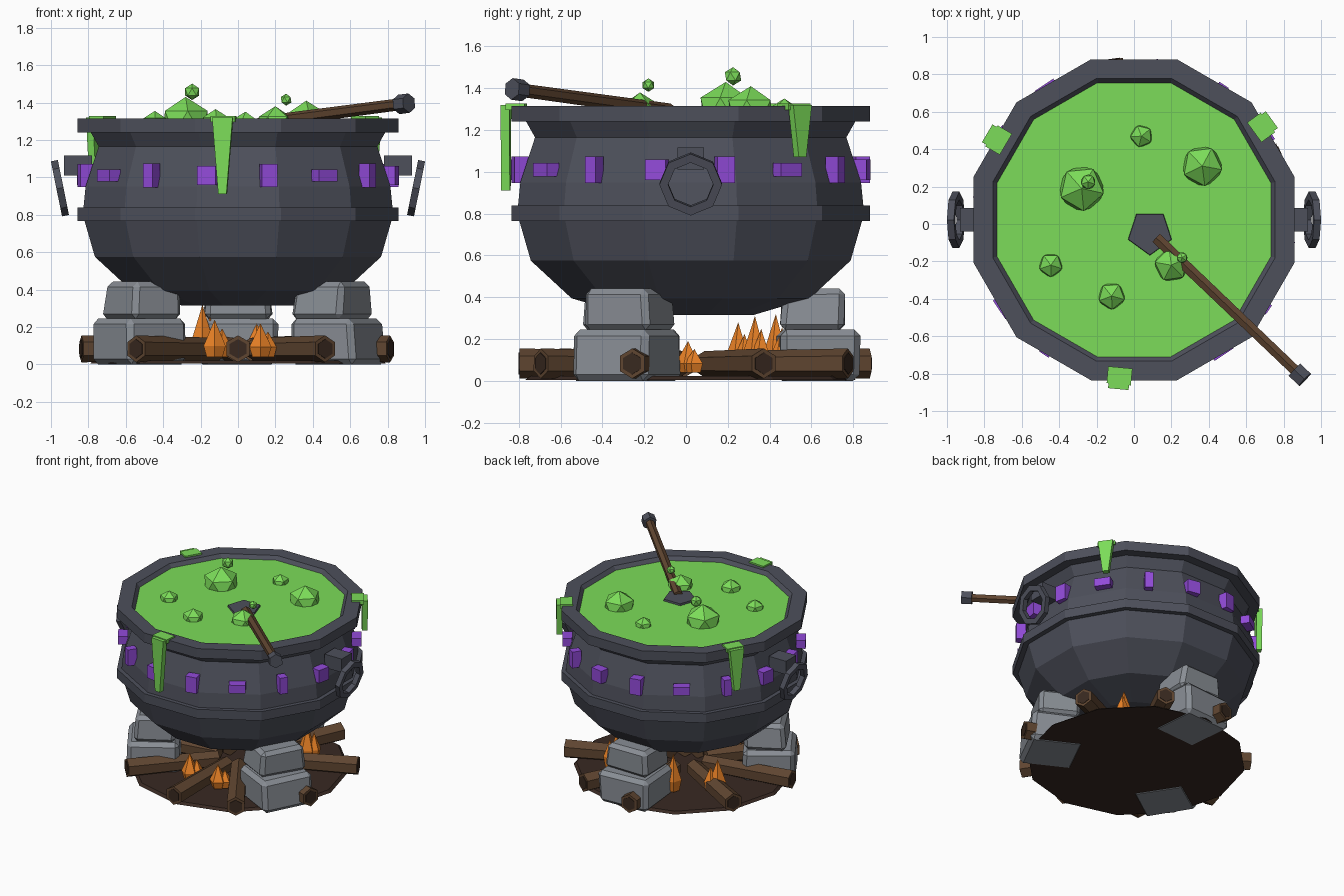
import bpy, bmesh, math, random
from math import sin, cos, pi, radians
from mathutils import Vector, Matrix

if "Cube" in bpy.data.objects:
    bpy.data.objects.remove(bpy.data.objects["Cube"])

random.seed(4)
CY = 0.0225                      # cauldron axis sits slightly behind y = 0
C15 = cos(pi / 12)

def mat(name, r, g, b):
    m = bpy.data.materials.new(name)
    m.diffuse_color = (r, g, b, 1)
    m.use_nodes = True
    m.node_tree.nodes["Principled BSDF"].inputs["Base Color"].default_value = m.diffuse_color
    return m

IRON = mat("iron", .075, .08, .105)
STONE = mat("stone", .25, .27, .30)
BREW = mat("brew", .2, .72, .1)
GEM = mat("gem", .29, .07, .7)
WOOD = mat("wood", .115, .06, .03)
WOOD_END = mat("wood_end", .04, .022, .014)
FIRE = mat("fire", .85, .23, .02)
SOIL = mat("soil", .04, .022, .016)

def finish(name, bm, m, M=Matrix()):
    bmesh.ops.recalc_face_normals(bm, faces=bm.faces)
    me = bpy.data.meshes.new(name)
    bm.to_mesh(me)
    bm.free()
    me.transform(M)
    me.materials.append(m)
    ob = bpy.data.objects.new(name, me)
    bpy.context.collection.objects.link(ob)
    return ob

def lathe(name, profile, m, closed=False, n=12):
    """Revolve (apothem, z) points into an n-sided shell."""
    bm = bmesh.new()
    rings = [[bm.verts.new((a / C15 * cos((i + .5) * 2 * pi / n),
                            CY + a / C15 * sin((i + .5) * 2 * pi / n), z))
              for i in range(n)] for a, z in profile]
    pairs = list(zip(rings, rings[1:])) + ([(rings[-1], rings[0])] if closed else [])
    for p, q in pairs:
        for i in range(n):
            j = (i + 1) % n
            bm.faces.new((p[i], p[j], q[j], q[i]))
    if not closed:
        bm.faces.new(rings[0])
    return finish(name, bm, m)

def box(name, size, M, m, taper=1.0, jitter=0, bevel=0):
    """Box; taper narrows the bottom, jitter and bevel roughen it."""
    bm = bmesh.new()
    bmesh.ops.create_cube(bm, size=1)
    for v in bm.verts:
        if v.co.z < 0:
            v.co.x *= taper
        v.co = Vector(c * s for c, s in zip(v.co, size))
        v.co.x += random.uniform(-jitter, jitter)
        v.co.y += random.uniform(-jitter, jitter)
    if bevel:
        bmesh.ops.bevel(bm, geom=bm.edges[:], offset=bevel, segments=1, affect='EDGES')
    return finish(name, bm, m, M)

def rod(name, p, q, r1, r2, m, n=6):
    """Tapered n-sided rod between two points."""
    p, q = Vector(p), Vector(q)
    bm = bmesh.new()
    bmesh.ops.create_cone(bm, cap_ends=True, segments=n, radius1=r1, radius2=r2,
                          depth=(q - p).length)
    M = Matrix.Translation((p + q) / 2) @ (q - p).to_track_quat('Z', 'Y').to_matrix().to_4x4()
    return finish(name, bm, m, M)

def polar(deg, r, z):
    return Vector((r * cos(radians(deg)), CY + r * sin(radians(deg)), z))

def facing(deg, r, z):
    """Frame whose local -y points outward at the given azimuth."""
    return Matrix.Translation(polar(deg, r, z)) @ Matrix.Rotation(radians(deg + 90), 4, 'Z')

# Cauldron body, rim, belly band and brew surface
lathe("cauldron_body", [(.30, .315), (.57, .395), (.765, .575), (.83, .80), (.815, .95),
                        (.745, 1.165), (.79, 1.245)], IRON)
lathe("rim", [(.73, 1.24), (.858, 1.24), (.858, 1.315), (.755, 1.315), (.73, 1.285)], IRON, True)
lathe("belly_band", [(.80, .766), (.858, .766), (.858, .838), (.80, .838)], IRON, True)
lathe("brew_surface", [(.735, 1.25), (.735, 1.288), (.001, 1.288)], BREW)

# Gems around the shoulder, four repeating cuts
CUTS = [(.10, .10), (.085, .125), (.12, .063), (.06, .127)]
for i in range(16):
    w, h = CUTS[i % 4]
    box("gem", (w, .07, h), facing(258.75 + 22.5 * i, .832, 1.01), GEM)

# Side handles: lug and tilted octagonal ring
for s in (-1, 1):
    box("handle_lug", (.15, .125, .105), Matrix.Translation((s * .855, CY, 1.063)), IRON)
    bm = bmesh.new()
    rings = [[bm.verts.new((x, r * cos(k * pi / 4), r * sin(k * pi / 4))) for k in range(8)]
             for r, x in ((.15, -.019), (.15, .019), (.108, .019), (.108, -.019))]
    for a in range(4):
        p, q = rings[a], rings[(a + 1) % 4]
        for k in range(8):
            j = (k + 1) % 8
            bm.faces.new((p[k], p[j], q[j], q[k]))
    finish("handle_ring", bm, IRON, Matrix.Translation((s * .952, CY, .942))
           @ Matrix.Rotation(s * .2, 4, 'Y'))

# Bubbles: x, y, z, radius
for x, y, z, r in [(-.28, .19, 1.295, .135), (.365, .31, 1.29, .12), (.04, .47, 1.285, .066),
                   (-.445, -.22, 1.285, .07), (-.12, -.385, 1.285, .08), (.2, -.22, 1.28, .1),
                   (-.245, .225, 1.457, .044), (.257, -.18, 1.415, .032)]:
    bm = bmesh.new()
    bmesh.ops.create_icosphere(bm, subdivisions=1, radius=r)
    finish("bubble", bm, BREW, Matrix.Translation((x, y, z))
           @ Matrix.Rotation(random.uniform(0, 6), 4, 'Z'))

# Drips running over the rim: azimuth, outer radius, bottom z
for deg, r, bottom in [(264.7, .888, .91), (149.5, .89, 1.0), (36, .89, 1.07)]:
    box("drip", (.11, .042, 1.32 - bottom), facing(deg, r, (1.32 + bottom) / 2), BREW, taper=.4)
    box("drip_cap", (.13, .09, .03), facing(deg, r - .05, 1.312), BREW)

# Stirring ladle
tip, foot = Vector((.885, -.805, 1.393)), Vector((.12, -.075, 1.293))
d = (tip - foot).normalized()
rod("ladle_shaft", foot, tip, .034, .032, WOOD)
rod("ladle_knob", tip - d * .035, tip + d * .04, .052, .052, IRON)
rod("ladle_blade", (.085, -.045, 1.27), (.085, -.045, 1.302), .127, .12, IRON, 5)

# Stone supports, two stones each
for deg in (90, 210, 330):
    turn = Matrix.Rotation(.06, 4, 'Z')
    box("support_stone_lower", (.40, .38, .245), facing(deg, .615, .1225) @ turn, STONE,
        jitter=.012, bevel=.03)
    box("support_stone_upper", (.33, .30, .20), facing(deg, .585, .342), STONE,
        taper=1.1, jitter=.012, bevel=.028)

# Scorched ground patch
rod("ash_bed", (0, CY, .005), (0, CY, .022), .79, .77, SOIL, 12)

# Radial firewood with darker cut ends
for deg, r in [(24, .86), (65, .83), (98, .865), (150, .83), (190, .85), (229, .83),
               (270, .82), (303, .855), (341, .86)]:
    rod("log", polar(deg, .16, .08), polar(deg, r, .083), .062, .072, WOOD)
    rod("log_end", polar(deg, r - .02, .083), polar(deg, r + .004, .083), .052, .052, WOOD_END)

# Flames: a tall bipyramid with a smaller one beside it
for x, y, top in [(-.125, -.42, .24), (.12, -.42, .22), (.37, .33, .31), (.43, .01, .19),
                  (.1, .45, .22), (-.19, .43, .32), (-.45, .25, .28), (-.45, -.3, .22)]:
    for dx, dy, k in ((0, 0, 1), (.04, .03, .8)):
        z = .02 + top * .33
        rod("flame_tip", (x + dx, y + dy, z), (x + dx, y + dy, top * k), .062 * k, 0, FIRE, 5)
        rod("flame_base", (x + dx, y + dy, .04), (x + dx, y + dy, z), .045 * k, .062 * k, FIRE, 5)
